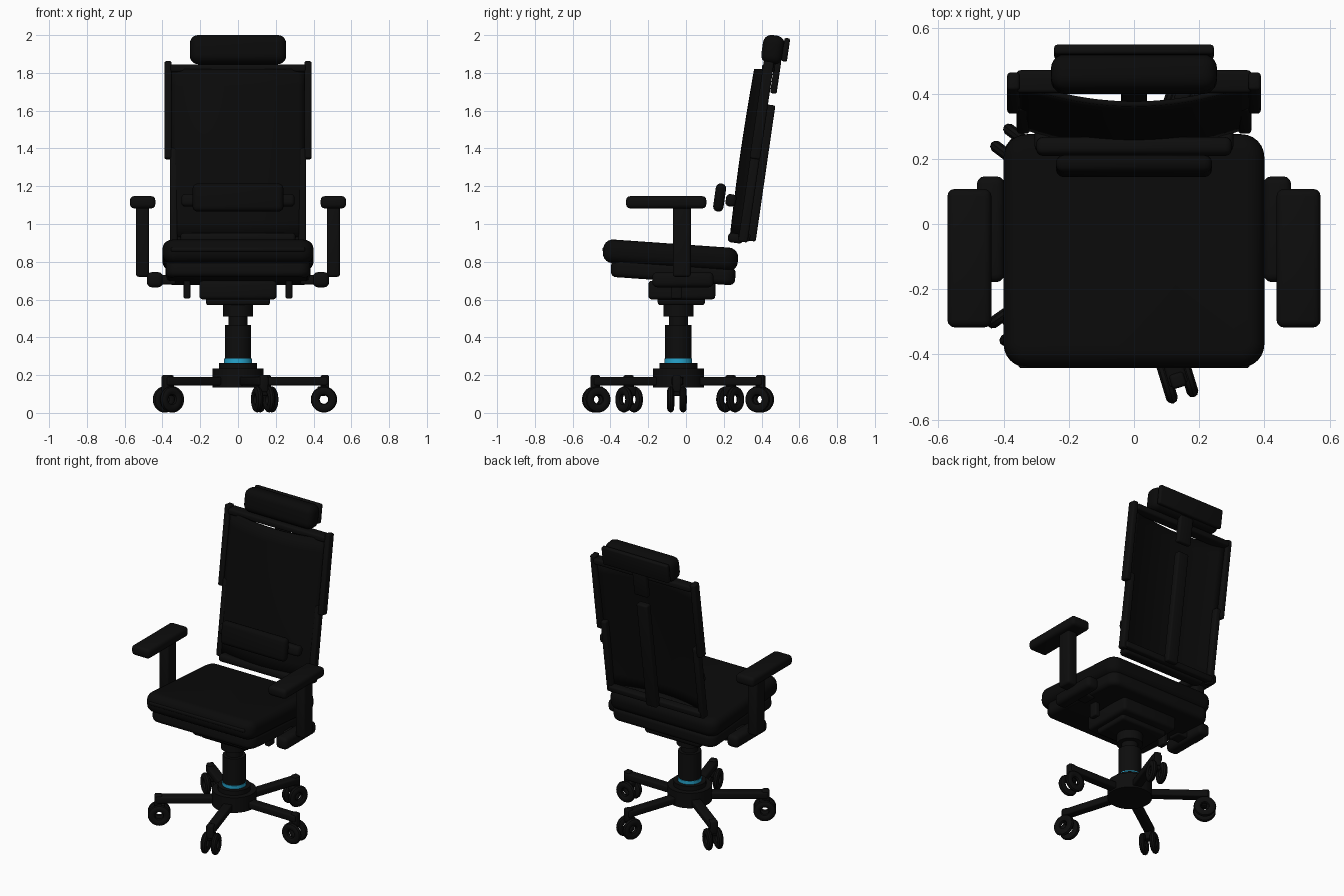
import bpy, bmesh, math
from mathutils import Vector

cube = bpy.data.objects.get("Cube")
if cube:
    bpy.data.objects.remove(cube, do_unlink=True)


def material(name, rgb):
    m = bpy.data.materials.new(name)
    m.use_nodes = True
    m.diffuse_color = (*rgb, 1)
    m.node_tree.nodes["Principled BSDF"].inputs["Base Color"].default_value = (*rgb, 1)
    return m


BLACK = material("black plastic", (0.004, 0.004, 0.004))
FABRIC = material("black fabric", (0.003, 0.003, 0.003))
BLUE = material("blue ring", (0.02, 0.38, 0.62))
BACK_TILT = math.radians(-8.25)
SEAT_TILT = math.radians(-4)
BASE = Vector((0, -0.04, 0))


def finish(bm, name, mat):
    mesh = bpy.data.meshes.new(name)
    bm.to_mesh(mesh)
    bm.free()
    mesh.materials.append(mat)
    obj = bpy.data.objects.new(name, mesh)
    bpy.context.collection.objects.link(obj)
    return obj


def smooth(obj):
    bpy.ops.object.select_all(action="DESELECT")
    obj.select_set(True)
    bpy.context.view_layer.objects.active = obj
    bpy.ops.object.shade_smooth_by_angle(angle=math.radians(35))


def box(name, center, size, bevel=0.01, tilt=0, turn=0, mat=BLACK, segments=3):
    bm = bmesh.new()
    bmesh.ops.create_cube(bm, size=1)
    bmesh.ops.scale(bm, vec=size, verts=bm.verts)
    bmesh.ops.bevel(bm, geom=bm.edges[:], offset=bevel, segments=segments,
                    profile=0.5, affect="EDGES", clamp_overlap=True)
    obj = finish(bm, name, mat)
    obj.location = center
    obj.rotation_euler = (tilt, 0, turn)
    smooth(obj)
    return obj


def cushion(name, center, size, corner, bevel, tilt, mat):
    # Box with wide corners in plan and softened rims
    bm = bmesh.new()
    bmesh.ops.create_cube(bm, size=1)
    bmesh.ops.scale(bm, vec=size, verts=bm.verts)
    upright = [e for e in bm.edges if abs(e.verts[0].co.z - e.verts[1].co.z) > 0.01]
    bmesh.ops.bevel(bm, geom=upright, offset=corner, segments=6, profile=0.5, affect="EDGES")
    rims = [e for e in bm.edges if abs(e.verts[0].co.z - e.verts[1].co.z) < 0.001]
    bmesh.ops.bevel(bm, geom=rims, offset=bevel, segments=5, profile=0.5, affect="EDGES")
    obj = finish(bm, name, mat)
    obj.location = center
    obj.rotation_euler.x = tilt
    smooth(obj)


def cylinder(name, radius, low, high, mat=BLACK):
    bm = bmesh.new()
    bmesh.ops.create_cone(bm, cap_ends=True, segments=40, radius1=radius,
                          radius2=radius, depth=high - low)
    obj = finish(bm, name, mat)
    obj.location = BASE + Vector((0, 0, (low + high) / 2))
    smooth(obj)


def back_y(z):
    # Depth of the leaning back frame at a height
    return 0.30 + 0.145 * (z - 0.9)


def back_bar(name, x, low, high, width, depth, offset=0):
    mid = (low + high) / 2
    box(name, (x, back_y(mid) + offset, mid),
        (width, depth, (high - low) / math.cos(BACK_TILT)), 0.01, BACK_TILT)


# Gas column and hub
for name, radius, low, high in (
        ("hub_bottom", 0.135, 0.135, 0.235), ("hub_top", 0.10, 0.23, 0.265),
        ("column_sleeve", 0.07, 0.285, 0.465), ("piston", 0.05, 0.46, 0.52),
        ("column_socket", 0.08, 0.51, 0.58)):
    cylinder(name, radius, low, high)
cylinder("column_ring", 0.073, 0.265, 0.287, BLUE)

# Five star legs with twin casters
for i in range(5):
    angle = math.radians(-73 + 72 * i)
    out = Vector((math.cos(angle), math.sin(angle), 0))
    side = Vector((-out.y, out.x, 0))
    up = Vector((0, 0, 1))
    box(f"base_leg_{i + 1}", BASE + out * 0.27 + up * 0.168, (0.41, 0.06, 0.045), 0.01, turn=angle)
    box(f"caster_stem_{i + 1}", BASE + out * 0.46 + up * 0.155, (0.045, 0.045, 0.09), 0.01, turn=angle)
    box(f"caster_fork_{i + 1}", BASE + out * 0.445 + up * 0.115, (0.05, 0.05, 0.05), 0.01, turn=angle)
    for s in (-1, 1):
        # Ring wheel swept from a rounded cross section
        bm = bmesh.new()
        rings = []
        for a in range(28):
            t = 2 * math.pi * a / 28
            ring = []
            for b in range(10):
                p = 2 * math.pi * b / 10
                r = 0.046 + 0.023 * math.cos(p)
                ring.append(bm.verts.new((r * math.cos(t), 0.019 * math.sin(p), r * math.sin(t))))
            rings.append(ring)
        for a in range(28):
            for b in range(10):
                n, m = (a + 1) % 28, (b + 1) % 10
                bm.faces.new((rings[a][b], rings[a][m], rings[n][m], rings[n][b]))
        bmesh.ops.recalc_face_normals(bm, faces=bm.faces)
        wheel = finish(bm, f"caster_wheel_{i + 1}_{'left' if s > 0 else 'right'}", BLACK)
        wheel.location = BASE + out * 0.455 + side * (s * 0.033) + up * 0.071
        wheel.rotation_euler.z = angle
        smooth(wheel)

# Tilt mechanism and seat
box("mechanism_lower", (0, -0.025, 0.60), (0.34, 0.25, 0.06), 0.015)
box("mechanism_upper", (0, -0.022, 0.65), (0.41, 0.355, 0.10), 0.02)
cushion("seat_shell", (0, -0.068, 0.745), (0.765, 0.66, 0.095), 0.06, 0.03, SEAT_TILT, BLACK)
cushion("seat_cushion", (0, -0.082, 0.834), (0.80, 0.715, 0.125), 0.07, 0.05, SEAT_TILT, FABRIC)
box("seat_front_trim", (0, -0.43, 0.865), (0.71, 0.025, 0.025), 0.01)

# Armrests and levers
for s, word in ((1, "left"), (-1, "right")):
    box(f"{word}_arm_bracket", (s * 0.44, -0.016, 0.705), (0.085, 0.325, 0.08), 0.025)
    box(f"{word}_arm_bridge", (s * 0.40, -0.02, 0.705), (0.14, 0.09, 0.05), 0.01)
    box(f"{word}_arm_post", (s * 0.505, -0.022, 0.91), (0.07, 0.095, 0.38), 0.015)
    box(f"{word}_arm_pad", (s * 0.505, -0.105, 1.115), (0.135, 0.425, 0.065), 0.022)
    box(f"{word}_lever", (s * 0.27, -0.05, 0.655), (0.035, 0.06, 0.10), 0.008)
    # Back frame uprights
    back_bar(f"{word}_lower_upright", s * 0.34, 0.905, 1.40, 0.04, 0.05)
    back_bar(f"{word}_upper_upright", s * 0.37, 1.345, 1.86, 0.038, 0.055)

# Back frame bars and spine
box("back_top_rail", (0, 0.437, 1.825), (0.72, 0.07, 0.04), 0.012)
box("back_bottom_rail", (0, 0.262, 0.925), (0.61, 0.08, 0.05), 0.018, BACK_TILT)
box("back_lower_crossbar", (0, 0.315, 0.93), (0.68, 0.05, 0.04), 0.01, BACK_TILT)
back_bar("back_spine", 0, 0.91, 1.63, 0.08, 0.045, 0.045)

# Curved back panel
bm = bmesh.new()
cols, rows = 20, 10
grid = []
for r in range(rows + 1):
    v = r / rows
    z = 0.93 + 0.89 * v
    line = []
    for c in range(cols + 1):
        u = 2 * c / cols - 1
        bulge = 0.065 * (1 - u * u) + 0.008 * math.sin(math.pi * v)
        line.append(bm.verts.new((0.355 * u, back_y(z) - bulge, z)))
    grid.append(line)
for r in range(rows):
    for c in range(cols):
        bm.faces.new((grid[r][c], grid[r][c + 1], grid[r + 1][c + 1], grid[r + 1][c]))
panel = finish(bm, "back_panel", FABRIC)
solid = panel.modifiers.new("thickness", "SOLIDIFY")
solid.thickness = 0.016
solid.offset = 0
smooth(panel)

# Lumbar support
box("lumbar_pad", (0, 0.178, 1.14), (0.48, 0.055, 0.15), 0.025, BACK_TILT, mat=FABRIC)
box("lumbar_bar", (0, 0.238, 1.125), (0.60, 0.055, 0.065), 0.02, BACK_TILT)

# Headrest
box("headrest_pad", (0, 0.46, 1.923), (0.51, 0.115, 0.153), 0.045, BACK_TILT, mat=FABRIC, segments=5)
box("headrest_back", (0, 0.528, 1.922), (0.49, 0.03, 0.125), 0.01, BACK_TILT)
box("headrest_stem", (0, 0.475, 1.78), (0.10, 0.035, 0.18), 0.01, BACK_TILT)
